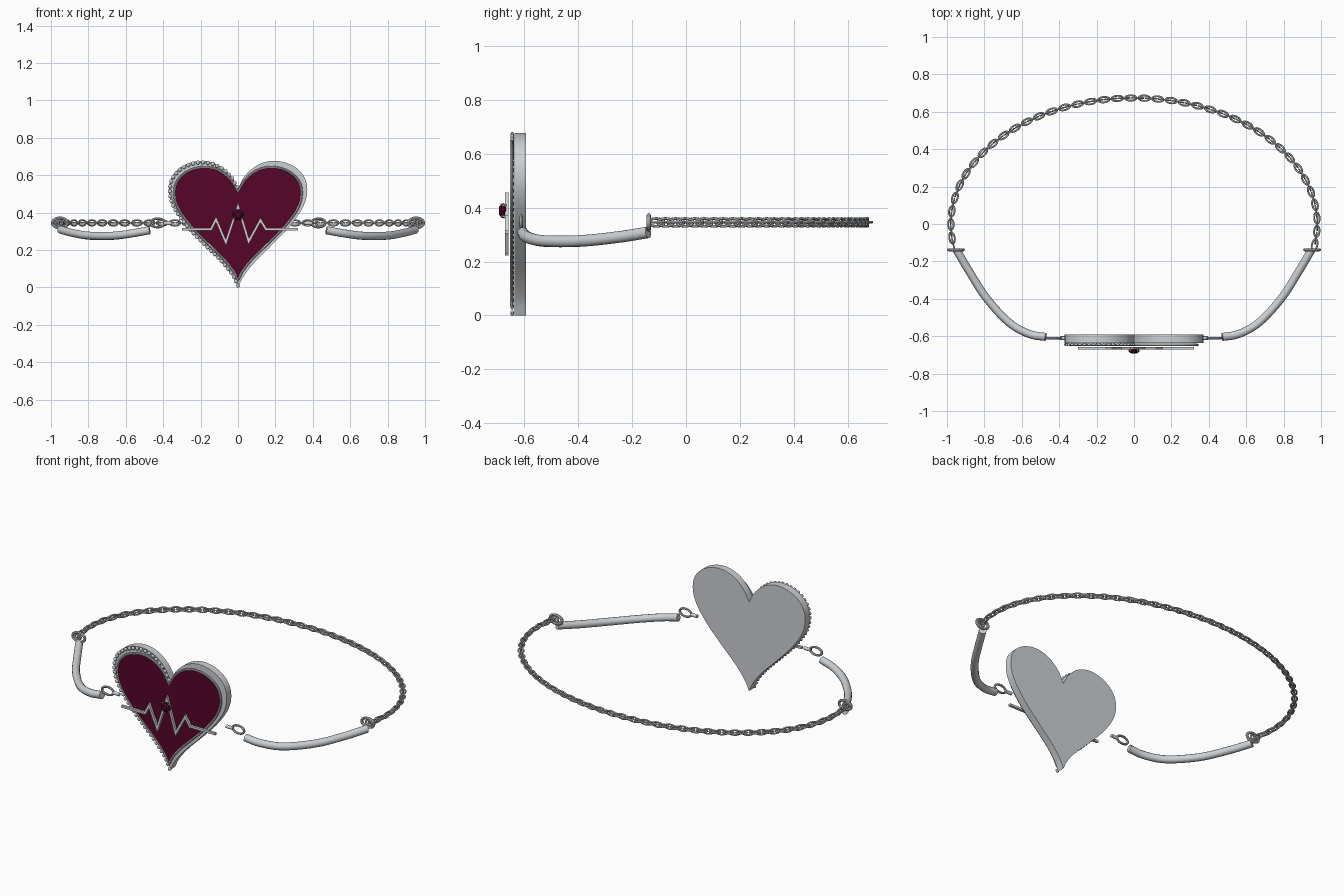
import bpy, bmesh, math
from mathutils import Matrix, Vector

if "Cube" in bpy.data.objects:
    bpy.data.objects.remove(bpy.data.objects["Cube"])


def material(name, rgb):
    m = bpy.data.materials.new(name)
    m.diffuse_color = (*rgb, 1)
    m.use_nodes = True
    m.node_tree.nodes["Principled BSDF"].inputs["Base Color"].default_value = m.diffuse_color
    return m


SILVER = material("silver", (0.61, 0.635, 0.66))
ENAMEL = material("crimson_enamel", (0.092, 0.0015, 0.022))
GEM = material("dark_red_gem", (0.07, 0.0015, 0.016))


def finish(name, bm, mat, smooth=True):
    bmesh.ops.recalc_face_normals(bm, faces=bm.faces[:])
    me = bpy.data.meshes.new(name)
    bm.to_mesh(me)
    bm.free()
    ob = bpy.data.objects.new(name, me)
    bpy.context.collection.objects.link(ob)
    me.materials.append(mat)
    if smooth:
        shade(ob)
    return ob


def shade(ob):
    bpy.ops.object.select_all(action='DESELECT')
    ob.select_set(True)
    bpy.context.view_layer.objects.active = ob
    bpy.ops.object.shade_smooth_by_angle(angle=math.radians(40))


def spline(pts, steps=6):
    """Catmull-Rom curve through the points."""
    p = [Vector(q) for q in pts]
    p = [p[0] * 2 - p[1]] + p + [p[-1] * 2 - p[-2]]
    out = []
    for i in range(1, len(p) - 2):
        a, b, c, d = p[i - 1:i + 3]
        for k in range(steps):
            t = k / steps
            out.append(0.5 * (2 * b + (c - a) * t + (2 * a - 5 * b + 4 * c - d) * t ** 2
                              + (3 * b - a - 3 * c + d) * t ** 3))
    return out + [p[-2]]


def wire(name, pts, radius, mat, closed=False, res=3):
    """Round wire swept along a path."""
    cu = bpy.data.curves.new(name, 'CURVE')
    cu.dimensions = '3D'
    cu.bevel_depth, cu.bevel_resolution, cu.use_fill_caps = radius, res, True
    s = cu.splines.new('POLY')
    s.points.add(len(pts) - 1)
    for q, v in zip(s.points, pts):
        q.co = (*v, 1)
    s.use_cyclic_u = closed
    cu.materials.append(mat)
    ob = bpy.data.objects.new(name, cu)
    bpy.context.collection.objects.link(ob)
    bpy.ops.object.select_all(action='DESELECT')
    ob.select_set(True)
    bpy.context.view_layer.objects.active = ob
    bpy.ops.object.convert(target='MESH')
    shade(bpy.context.view_layer.objects.active)


def add_ring(bm, M, a, b, r, n=18, m=6):
    """Oval ring of round wire, lying in the local xy plane."""
    rows = []
    for i in range(n):
        t = 2 * math.pi * i / n
        c = Vector((a * math.cos(t), b * math.sin(t), 0))
        nor = Vector((b * math.cos(t), a * math.sin(t), 0)).normalized()
        rows.append([bm.verts.new(M @ (c + nor * r * math.cos(s) + Vector((0, 0, r * math.sin(s)))))
                     for s in (2 * math.pi * j / m for j in range(m))])
    for i in range(n):
        for j in range(m):
            k, l = (i + 1) % n, (j + 1) % m
            bm.faces.new((rows[i][j], rows[k][j], rows[k][l], rows[i][l]))


# Heart outline, right half from tip to notch
HALF = spline([(0, 0), (0.03, 0.06), (0.09, 0.135), (0.18, 0.225), (0.275, 0.325), (0.345, 0.425),
               (0.37, 0.51), (0.355, 0.59), (0.295, 0.65), (0.2, 0.677), (0.11, 0.657),
               (0.04, 0.6), (0, 0.53)])


def heart(sx, sz, y):
    half = [Vector((p.x * sx, y, 0.36 + (p.y - 0.36) * sz)) for p in HALF]
    return half + [Vector((-p.x, y, p.z)) for p in half[-2:0:-1]]


def heart_plate(name, sx, sz, back, front, mat):
    bm = bmesh.new()
    f = bm.faces.new([bm.verts.new(p) for p in heart(sx, sz, back)])
    new = bmesh.ops.extrude_face_region(bm, geom=[f], use_keep_orig=True)["geom"]
    bmesh.ops.translate(bm, vec=(0, front - back, 0),
                        verts=[v for v in new if isinstance(v, bmesh.types.BMVert)])
    finish(name, bm, mat)


# Pendant: thick body, backing plate, enamel face and rim
heart_plate("heart_body", 1, 1, -0.592, -0.635, SILVER)
heart_plate("heart_backing", 0.92, 0.9, -0.64, -0.646, SILVER)
heart_plate("heart_enamel", 0.905, 0.88, -0.646, -0.65, ENAMEL)
wire("heart_rim", heart(0.92, 0.895, -0.647), 0.006, SILVER, closed=True, res=2)

# Bead trim along the left half of the heart
bm = bmesh.new()
travelled, nxt = 0.0, 0.0
for p, q in zip(HALF, HALF[1:]):
    seg = (q - p).length
    while nxt <= travelled + seg:
        c = p.lerp(q, (nxt - travelled) / seg)
        M = Matrix.Translation((-c.x * 0.985, -0.644, 0.36 + (c.y - 0.36) * 0.975))
        M = M @ Matrix.Diagonal((1, 0.65, 1, 1))
        bmesh.ops.create_uvsphere(bm, u_segments=10, v_segments=6, radius=0.011, matrix=M)
        nxt += 0.027
    travelled += seg
finish("bead_trim", bm, SILVER)

# Pulse line across the front: flat strip with mitred corners
PULSE = [Vector(p) for p in [(-0.3, 0.31), (-0.145, 0.31), (-0.118, 0.365), (-0.065, 0.24), (0, 0.435),
                             (0.057, 0.245), (0.12, 0.36), (0.15, 0.31), (0.32, 0.31)]]
bm = bmesh.new()
rows = []
for i, p in enumerate(PULSE):
    d0 = (p - PULSE[max(i - 1, 0)]).normalized()
    d1 = (PULSE[min(i + 1, len(PULSE) - 1)] - p).normalized()
    d0, d1 = (d0 if i else d1), (d1 if i < len(PULSE) - 1 else d0)
    n0, n1 = Vector((-d0.y, d0.x)), Vector((-d1.y, d1.x))
    off = (n0 + n1) / (1 + n0.dot(n1)) * 0.0065
    rows.append([bm.verts.new((p.x + s * off.x, y, p.y + s * off.y))
                 for s, y in ((1, -0.657), (1, -0.671), (-1, -0.671), (-1, -0.657))])
for a, b in zip(rows, rows[1:]):
    for k in range(4):
        bm.faces.new((a[k], a[k - 1], b[k - 1], b[k]))
bm.faces.new(rows[0])
bm.faces.new(rows[-1])
finish("pulse_line", bm, SILVER)

# Faceted gem with small prongs
bm = bmesh.new()
rows = [[bm.verts.new((r * math.cos(math.pi * k / 5), y, 0.388 + r * math.sin(math.pi * k / 5)))
         for k in range(10)] for r, y in [(0.014, -0.662), (0.03, -0.674), (0.027, -0.684), (0.016, -0.692)]]
for a, b in zip(rows, rows[1:]):
    for k in range(10):
        bm.faces.new((a[k], a[k - 1], b[k - 1], b[k]))
bm.faces.new(rows[0])
bm.faces.new(rows[-1])
finish("gem", bm, GEM, smooth=False)
bm = bmesh.new()
for k in range(4):
    a = math.pi * (k + 0.5) / 2
    M = Matrix.Translation((0.029 * math.cos(a), -0.675, 0.388 + 0.029 * math.sin(a)))
    M = M @ Matrix.Diagonal((1, 2.6, 1, 1))
    bmesh.ops.create_uvsphere(bm, u_segments=8, v_segments=6, radius=0.004, matrix=M)
finish("gem_prongs", bm, SILVER)

# Mirrored side bars, connector rings and end rings
UPRIGHT = Matrix.Rotation(math.pi / 2, 4, 'X')
for side, s in (("left", -1), ("right", 1)):
    bar = spline([(0.472, -0.604, 0.306), (0.56, -0.588, 0.29), (0.668, -0.527, 0.276),
                  (0.79, -0.395, 0.276), (0.88, -0.255, 0.29), (0.948, -0.14, 0.308)])
    wire(side + "_bar", [(p.x * s, p.y, p.z) for p in bar], 0.0215, SILVER, res=4)
    wire(side + "_heart_stub", [(0.352 * s, -0.61, 0.343), (0.395 * s, -0.61, 0.343)], 0.01, SILVER)
    bm = bmesh.new()
    add_ring(bm, Matrix.Translation((0.43 * s, -0.61, 0.345)) @ UPRIGHT, 0.038, 0.023, 0.0065, 24, 8)
    finish(side + "_connector_ring", bm, SILVER)
    bm = bmesh.new()
    add_ring(bm, Matrix.Translation((0.952 * s, -0.138, 0.345)) @ UPRIGHT, 0.04, 0.026, 0.008, 24, 8)
    add_ring(bm, Matrix.Translation((0.957 * s, -0.138, 0.345)) @ UPRIGHT, 0.02, 0.014, 0.005)
    finish(side + "_end_ring", bm, SILVER)

# Chain of alternating links around the back
A, B, N, LINKS = 0.979, 0.674, 2000, 80
path = []
for i in range(N + 1):
    t = -0.19 + (math.pi + 0.38) * i / N
    path.append(Vector((A * math.cos(t), B * math.sin(t), 0.345)))
lengths = [0.0]
for p, q in zip(path, path[1:]):
    lengths.append(lengths[-1] + (q - p).length)
bm = bmesh.new()
i = 0
for k in range(LINKS):
    target = lengths[-1] * (k + 0.5) / LINKS
    while lengths[i + 1] < target:
        i += 1
    d = path[i + 1] - path[i]
    M = (Matrix.Translation(path[i]) @ Matrix.Rotation(math.atan2(d.y, d.x), 4, 'Z')
         @ Matrix.Rotation(math.pi / 2 * (k % 2), 4, 'X'))
    add_ring(bm, M, 0.0305, 0.0145, 0.005, 16, 6)
finish("chain", bm, SILVER)
